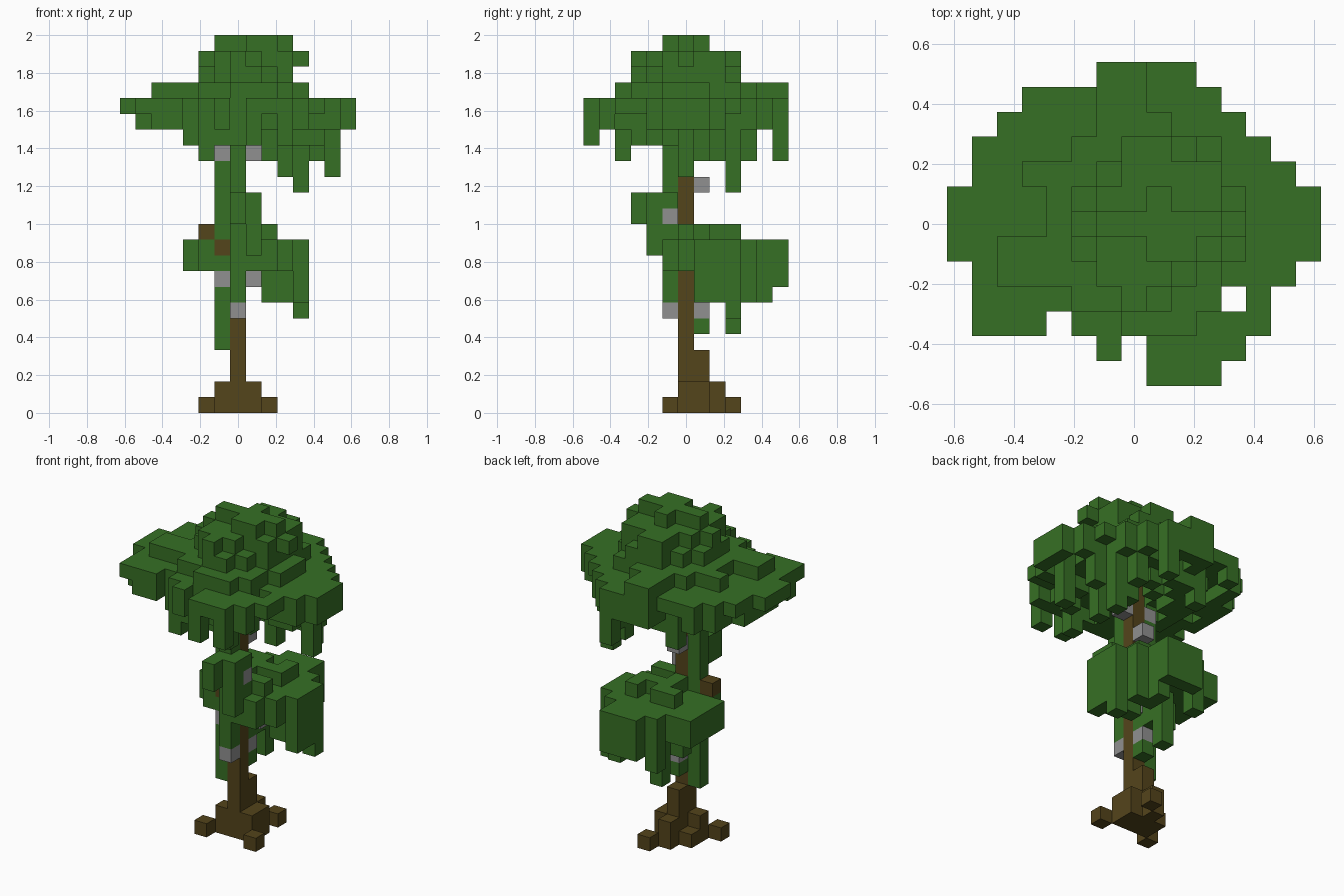
import bpy, bmesh, random
from mathutils import Vector

cube = bpy.data.objects.get("Cube")
if cube:
    bpy.data.objects.remove(cube, do_unlink=True)

random.seed(4)
UNIT = 1 / 12  # edge of one block


def material(name, rgb):
    m = bpy.data.materials.new(name)
    m.use_nodes = True
    m.diffuse_color = (*rgb, 1)
    m.node_tree.nodes["Principled BSDF"].inputs["Base Color"].default_value = (*rgb, 1)
    return m


leaf = material("leaf green", (0.037, 0.16, 0.018))
bark = material("bark brown", (0.088, 0.058, 0.011))
stone = material("fruit grey", (0.28, 0.28, 0.28))

parts = {}  # part name -> (material, set of block cells)
taken = set()


def add(name, mat, cells):
    """Add free cells to a part."""
    fresh = set(cells) - taken
    taken.update(fresh)
    parts.setdefault(name, (mat, set()))[1].update(fresh)


def box(xs, ys, zs):
    def span(v):
        return range(v[0], v[1] + 1) if isinstance(v, tuple) else (v,)
    return {(x, y, z) for x in span(xs) for y in span(ys) for z in span(zs)}


def rows(top_y, spans):
    """Plan outline from one x span per row, back to front."""
    return {(x, top_y - i) for i, (a, b) in enumerate(spans) for x in range(a, b + 1)}


def layer(plan, *levels):
    return {(x, y, z) for x, y in plan for z in levels}


def rim(plan):
    steps = ((1, 0), (-1, 0), (0, 1), (0, -1))
    return {(x, y) for x, y in plan if any((x + a, y + b) not in plan for a, b in steps)}


def some(cells, chance):
    return {c for c in sorted(cells) if random.random() < chance}


# Trunk, side branch and roots
add("trunk", bark, box(0, 0, (0, 19)) | box(0, 1, (0, 3)))
add("branch", bark, {(-1, 0, 10), (-2, 0, 11)})
add("roots", bark, box((-1, 1), 0, (0, 1)) | box(0, 2, (0, 1)) | box((-1, 1), 1, 0)
    | {(-2, -1, 0), (2, -1, 0), (1, 3, 0), (1, 1, 1)})

# Grey fruit beside the trunk
add("fruit", stone, {(0, -1, 6), (0, 1, 6), (-1, 0, 8), (1, 1, 8), (1, -1, 12),
                     (0, 1, 14), (-1, 0, 16), (1, 0, 16)})

# Vines climbing the trunk
add("trunk_vines", leaf, box(-1, 0, (4, 9)) | box(-1, 0, (11, 15)) | box(0, -1, (13, 17))
    | box(0, -1, (7, 11)) | {(0, 1, 5), (1, -1, 13), (0, 1, 7), (0, 1, 8)})
add("front_leaves", leaf, box(0, -3, (12, 13)) | box(1, -2, (10, 13)) | box(0, -2, (12, 13)))

# Lower leaf cluster: disc, bumps on top, hanging curtain
low = rows(6, [(0, 2), (-1, 2), (-3, 3), (-3, 4), (-3, 4), (-3, 4), (-2, 3), (0, 2)])
add("lower_leaves", leaf, layer(low, 9, 10))
add("lower_bumps", leaf, box((0, 2), 2, 11) | box((-1, 0), 3, 11) | box((1, 2), 0, 11)
    | {(1, -1, 11), (0, 1, 11), (2, 3, 11)})
curtain = {c for c in rim(low) if c[1] > 0 and c[0] > -2}
add("lower_curtain", leaf, layer(curtain, 8)
    | layer({c for c in curtain if c[0] != 1 and c[1] < 6}, 7)
    | layer({c for c in low if c[1] in (2, 4) and c[0] >= 2}, 7, 8)
    | box((-1, 0), 2, (7, 8)) | box(4, 3, 6) | box(0, 3, (5, 8)))

# Wide crown: thin tip on one side, ragged underside
crown = rows(6, [(-1, 2), (-4, 3), (-5, 4), (-6, 5), (-6, 6), (-7, 7), (-7, 7), (-7, 7),
                 (-6, 6), (-6, 5), (-6, 5), (-1, -1), (1, 3)]) - {(4, -3), (-3, -4)}
crown |= {(x, -5) for x in range(1, 5)}
add("crown", leaf, layer(crown, 19))
under = {(x, y) for x, y in crown if x > -5 and x * x / 36 + y * y / 25 > 0.25}
thin_side = {(x, y) for x, y in crown if -7 < x <= -5 and y > -4}
add("crown_underside", leaf, layer(some(under, 0.75) | some(thin_side, 0.5), 18)
    | {(-6, 0, 18), (-5, -4, 18), (7, 0, 18)})

# Stepped dome on top of the crown
dome = rows(4, [(-1, 1), (-2, 3), (-4, 3), (-3, 4), (-3, 4), (-5, 4), (-5, 3), (-2, 3), (0, 2)])
add("dome", leaf, layer(dome, 20) | box((-1, 0), (5, 6), 20))
cap = rows(3, [(0, 2), (-1, 3), (-2, 3), (-2, 3), (-2, 3), (-1, 2), (0, 1)])
peak = rows(3, [(0, 1), (0, 3), (-1, 3), (-2, 4), (-1, 3), (-1, 1), (0, 0)])
add("cap", leaf, layer(cap, 21) | layer(peak, 22))
add("cap_bumps", leaf, box((-1, 3), 0, 23) | box((1, 2), -1, 23) | {(1, 1, 23)})

# Ragged leaves under the crown
field = {(x, y) for x, y in crown if -3 <= x <= 5 and -4 <= y <= 4
         and 3 < x * x + y * y < 22}
ragged = some(field, 0.6)
add("ragged_leaves", leaf, layer(field, 18) | layer(ragged, 17))
tips = {(x, y) for x, y in ragged if y > 0 and (x == -2 or x > 0)}
add("ragged_tips", leaf, layer(some(tips, 0.5), 16))

# Long hanging strands
for x, y, bottom in ((4, 3, 14), (3, 3, 15), (3, 0, 15), (6, 0, 15), (2, 6, 16),
                     (1, -6, 17), (3, -6, 17), (-2, -4, 16), (2, -4, 16), (5, 2, 16),
                     (3, 4, 16), (2, 1, 16), (5, -1, 17), (-3, 0, 17)):
    add("hanging_strands", leaf, box(x, y, (bottom, 18)))

# Turn each part into a mesh, keeping only the exposed block faces
for name, (mat, cells) in parts.items():
    bm = bmesh.new()
    cache = {}

    def vert(p):
        key = tuple(round(c * 2) for c in p)
        if key not in cache:
            cache[key] = bm.verts.new(p * UNIT)
        return cache[key]

    for cell in sorted(cells):
        centre = Vector(cell) + Vector((0, 0, 0.5))
        for axis in range(3):
            for sign in (-1, 1):
                n = Vector((0, 0, 0))
                n[axis] = sign
                if tuple(int(a + b) for a, b in zip(cell, n)) in taken:
                    continue
                u = Vector((0, 0, 0))
                u[(axis + 1) % 3] = 1
                v = n.cross(u)
                corners = ((-1, -1), (1, -1), (1, 1), (-1, 1))
                bm.faces.new([vert(centre + (n + u * a + v * b) / 2) for a, b in corners])
    mesh = bpy.data.meshes.new(name)
    bm.to_mesh(mesh)
    bm.free()
    mesh.materials.append(mat)
    bpy.context.collection.objects.link(bpy.data.objects.new(name, mesh))
